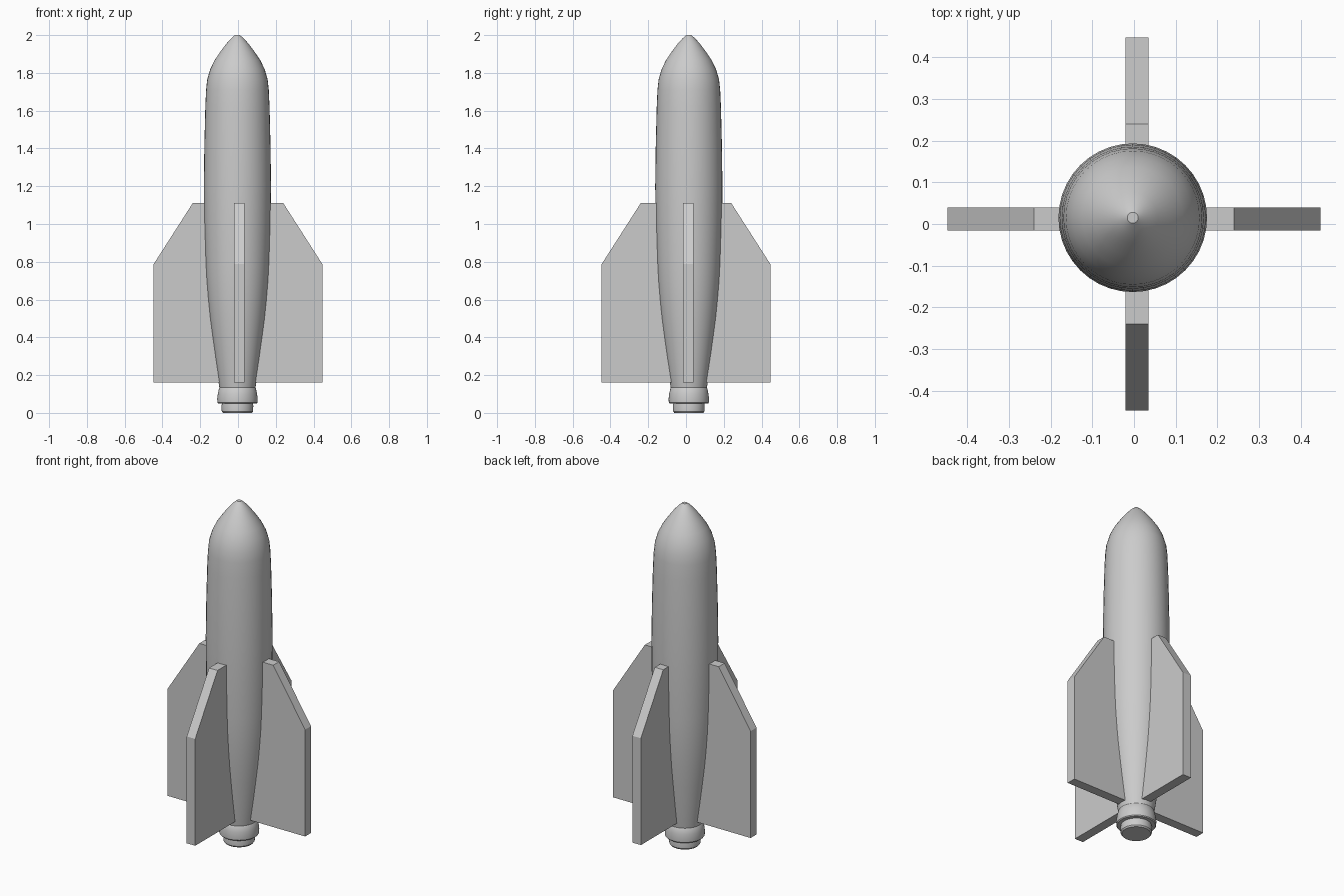
import bpy, bmesh, math

if "Cube" in bpy.data.objects:
    bpy.data.objects.remove(bpy.data.objects["Cube"])

CX, CY = -0.003, 0.015   # hull axis sits slightly off the fin cross


def finish(name, bm, smooth):
    bmesh.ops.recalc_face_normals(bm, faces=bm.faces)
    mesh = bpy.data.meshes.new(name)
    bm.to_mesh(mesh)
    bm.free()
    ob = bpy.data.objects.new(name, mesh)
    bpy.context.collection.objects.link(ob)
    if smooth:
        bpy.ops.object.select_all(action='DESELECT')
        ob.select_set(True)
        bpy.context.view_layer.objects.active = ob
        bpy.ops.object.shade_smooth_by_angle(angle=math.radians(32))
    return ob


def lathe(name, profile, sides=40):
    """Closed solid of revolution from (radius, z) pairs."""
    bm = bmesh.new()
    rings = []
    for r, z in profile:
        rings.append([bm.verts.new((CX + r * math.cos(2 * math.pi * i / sides),
                                    CY + r * math.sin(2 * math.pi * i / sides), z))
                      for i in range(sides)])
    for a, b in zip(rings, rings[1:]):
        for i in range(sides):
            j = (i + 1) % sides
            bm.faces.new((a[i], a[j], b[j], b[i]))
    bm.faces.new(rings[0])
    bm.faces.new(rings[-1])
    return finish(name, bm, True)


def fin(name, angle, offset):
    """Clipped-corner plate running from the centre outward."""
    outline = [(0.02, 0.16), (0.447, 0.16), (0.447, 0.787), (0.24, 1.11), (0.02, 1.11)]
    bm = bmesh.new()
    face = bm.faces.new([bm.verts.new((r, -0.0275, z)) for r, z in outline])
    ext = bmesh.ops.extrude_face_region(bm, geom=[face])
    moved = [g for g in ext['geom'] if isinstance(g, bmesh.types.BMVert)]
    bmesh.ops.translate(bm, verts=moved, vec=(0, 0.055, 0))
    ob = finish(name, bm, False)
    ob.rotation_euler.z = angle
    ob.location = offset


# Hull with pointed nose and tapered tail
lathe("hull", [(0.095, 0.13), (0.103, 0.18), (0.119, 0.29), (0.134, 0.40),
               (0.147, 0.50), (0.157, 0.60), (0.165, 0.70), (0.170, 0.80),
               (0.176, 1.00), (0.178, 1.20), (0.175, 1.42), (0.170, 1.62),
               (0.166, 1.71), (0.160, 1.765), (0.144, 1.82), (0.121, 1.867),
               (0.092, 1.91), (0.060, 1.953), (0.033, 1.983), (0.013, 2.0)])

# Flared tail collar
lathe("tail_collar", [(0.102, 0.05), (0.106, 0.055), (0.107, 0.075),
                      (0.104, 0.10), (0.097, 0.132), (0.09, 0.14)])

# Exhaust nozzle
lathe("nozzle", [(0.077, 0.0), (0.083, 0.008), (0.084, 0.038), (0.08, 0.06)])

# Four fins
for i, side in enumerate(("right", "back", "left", "front")):
    offset = (0, 0.0115, 0) if i % 2 == 0 else (0.0075, 0, 0)
    fin("fin_" + side, i * math.pi / 2, offset)
